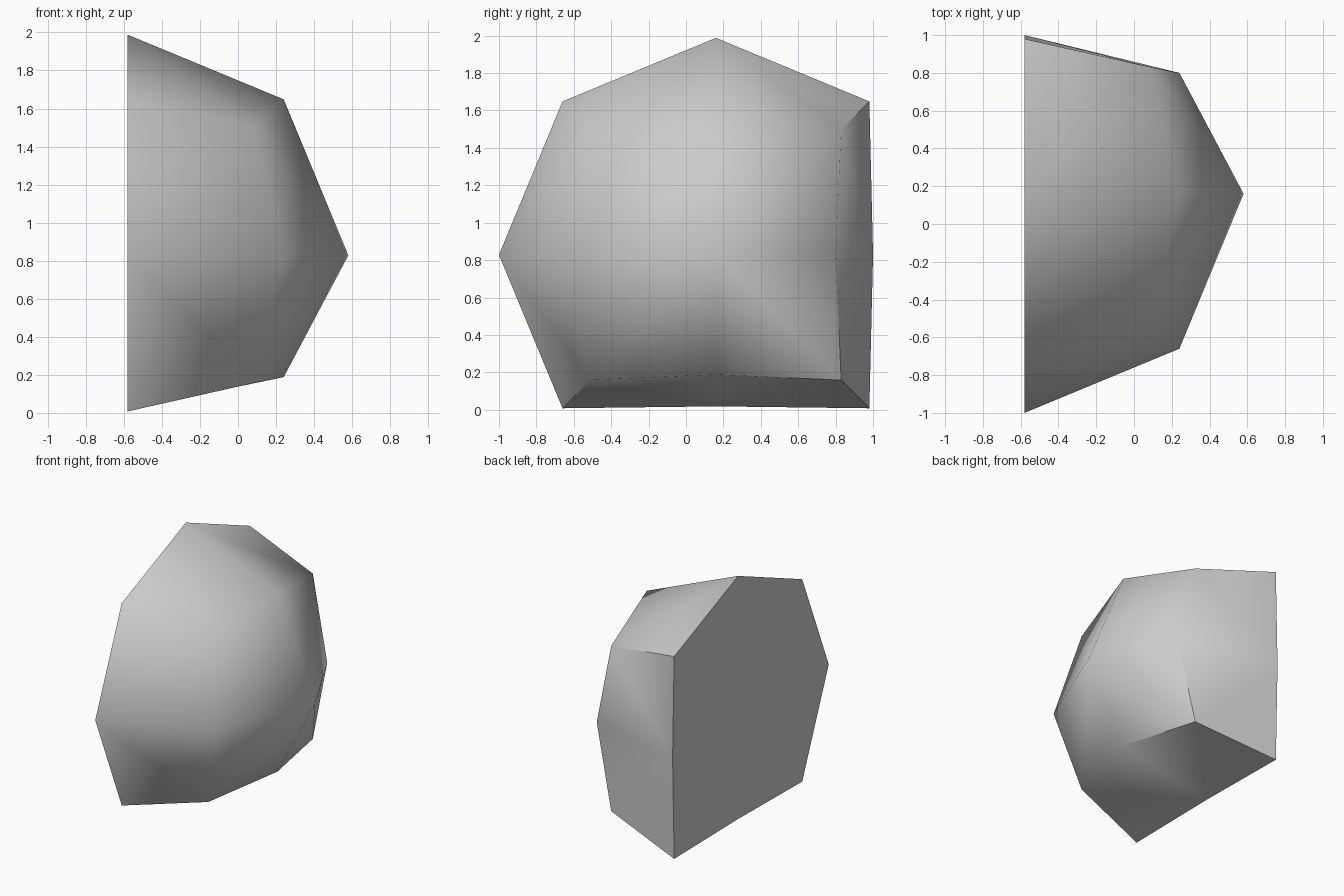
import bpy, bmesh, math
from mathutils import Vector

cube = bpy.data.objects.get("Cube")
if cube:
    bpy.data.objects.remove(cube, do_unlink=True)

RADIUS = 1.16
CENTRE = Vector((-0.58, 0.16, 0.828))

# Stone material
stone = bpy.data.materials.new("stone_grey")
stone.use_nodes = True
grey = (0.6, 0.6, 0.6, 1)
stone.diffuse_color = grey
stone.node_tree.nodes["Principled BSDF"].inputs["Base Color"].default_value = grey

# Coarse ball: a cube divided once and pushed onto a sphere
bm = bmesh.new()
bmesh.ops.create_cube(bm, size=2)
bmesh.ops.subdivide_edges(bm, edges=bm.edges[:], cuts=1, use_grid_fill=True)
for v in bm.verts:
    v.co = v.co.normalized() * RADIUS

# Keep the +x half
gone = [v for v in bm.verts if v.co.x < -0.01]
bmesh.ops.delete(bm, geom=gone, context='VERTS')


def is_corner(v):
    return min(abs(c) for c in v.co) > 0.5


def is_middle(v):
    return max(abs(c) for c in v.co) > 1.1


# Split each quad from cube corner to side middle
pairs = [([v for v in f.verts if is_corner(v)][0],
          [v for v in f.verts if is_middle(v)][0]) for f in bm.faces]
for pair in pairs:
    bmesh.ops.connect_verts(bm, verts=list(pair))

# Close the flat side
rim = [e for e in bm.edges if e.is_boundary]
bmesh.ops.contextual_create(bm, geom=rim)

# Press in the back and the underside
notch = [v for v in bm.verts if is_corner(v) and v.co.y > 0 and v.co.z < 0][0]
for v in bm.verts:
    on_rim = v.co.x < 0.01
    if abs(v.co.z) < 0.01 and v.co.y > 0.5:
        v.co.y = 0.84 if on_rim else 0.64
    elif abs(v.co.y) < 0.01 and v.co.z < -0.5:
        v.co.z = -0.81 if on_rim else -0.64

# Smooth shading with sharp rim, notch and end creases
bmesh.ops.recalc_face_normals(bm, faces=bm.faces[:])
for f in bm.faces:
    f.smooth = True
sharp = []
for e in bm.edges:
    other = e.other_vert(notch) if notch in e.verts else None
    crease = other is not None and not is_middle(other) and len(other.link_edges) > 2 \
        and e.calc_face_angle(0) > math.radians(40)
    if crease or e.calc_face_angle(0) > math.radians(62):
        sharp.append(e)
for e in sharp:
    e.smooth = False

for v in bm.verts:
    v.co += CENTRE

mesh = bpy.data.meshes.new("rock")
bm.to_mesh(mesh)
bm.free()
mesh.materials.append(stone)
rock = bpy.data.objects.new("rock", mesh)
bpy.context.collection.objects.link(rock)
